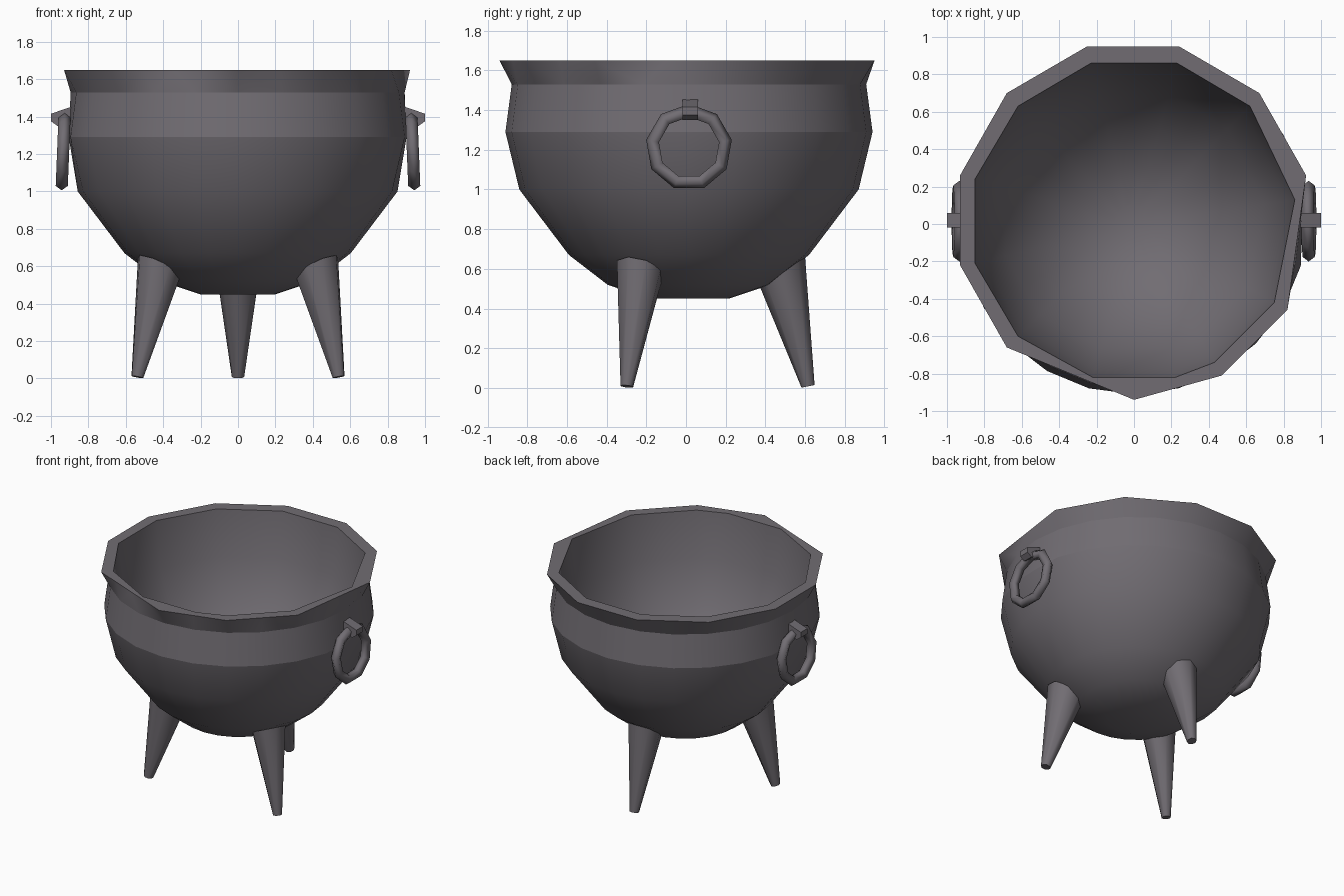
import bpy, bmesh, math
from mathutils import Vector, Matrix

if "Cube" in bpy.data.objects:
    bpy.data.objects.remove(bpy.data.objects["Cube"])

iron = bpy.data.materials.new("dark iron")
iron.diffuse_color = (0.165, 0.152, 0.17, 1)
iron.use_nodes = True
iron.node_tree.nodes["Principled BSDF"].inputs["Base Color"].default_value = iron.diffuse_color


def loft(name, rings, sharp_rings=(), sharp_angle=None):
    """Skin closed rings of equal length, cap both ends, crease chosen rings."""
    bm = bmesh.new()
    vs = [[bm.verts.new(p) for p in ring] for ring in rings]
    n = len(vs[0])
    for a, b in zip(vs, vs[1:]):
        for i in range(n):
            j = (i + 1) % n
            bm.faces.new((a[i], a[j], b[j], b[i]))
    bm.faces.new(vs[0][::-1])
    bm.faces.new(vs[-1])
    bmesh.ops.recalc_face_normals(bm, faces=bm.faces)
    for f in bm.faces:
        f.smooth = True
    for r in sharp_rings:
        for i in range(n):
            bm.edges.get((vs[r][i], vs[r][(i + 1) % n])).smooth = False
    if sharp_angle:
        for e in bm.edges:
            e.smooth = e.calc_face_angle(0) < math.radians(sharp_angle)
    return finish(name, bm)


def finish(name, bm):
    me = bpy.data.meshes.new(name)
    bm.to_mesh(me)
    bm.free()
    me.materials.append(iron)
    ob = bpy.data.objects.new(name, me)
    bpy.context.collection.objects.link(ob)
    return ob


def round_ring(r, z):
    """24-sided ring, slightly flattened where the handles sit."""
    pts = []
    for k in range(24):
        a = math.radians(15 + 15 * k)
        x = max(-0.903, min(0.903, r * math.cos(a)))
        pts.append((x - 0.002, r * math.sin(a) + 0.015, z))
    return pts


def rim_ring(points, z, scale=1):
    """Uneven 12-point rim, with edge midpoints to match the round rings."""
    pts = []
    for k, (x, y) in enumerate(points):
        u, v = points[(k + 1) % 12]
        pts += [(x * scale, y * scale, z), ((x + u) / 2 * scale, (y + v) / 2 * scale, z)]
    return pts


# pot: outer bowl, uneven flared rim, hollow rounded inside
outer = [(0.2, 0.45), (0.41, 0.52), (0.605, 0.67), (0.855, 1.0), (0.925, 1.29), (0.893, 1.53)]
back = [(0.67, 0.70), (0.24, 0.95), (-0.25, 0.95), (-0.68, 0.70), (-0.93, 0.26), (-0.93, -0.22)]
rim_out = [(0.92, 0.26)] + back + [(-0.68, -0.66), (-0.34, -0.80), (0, -0.94),
                                   (0.47, -0.81), (0.82, -0.46)]
rim_in = [(0.86, 0.13), (0.62, 0.63), (0.23, 0.86), (-0.23, 0.86), (-0.62, 0.63), (-0.85, 0.24),
          (-0.85, -0.21), (-0.62, -0.60), (-0.22, -0.82), (0.22, -0.82), (0.43, -0.74), (0.75, -0.42)]
rings = [round_ring(*p) for p in outer]
rings += [rim_ring(rim_out, 1.65), rim_ring(rim_in, 1.65)]
for deg in (18, 36, 54, 70, 83):
    t = math.radians(deg)
    rings.append(rim_ring(rim_in, 1.65 - 1.1 * math.sin(t), math.cos(t)))
loft("cauldron_pot", rings, sharp_rings=(4, 5, 6, 7))

# three splayed tapering legs
for name, deg in (("back_leg", 90), ("front_left_leg", 209), ("front_right_leg", 331)):
    rot = Matrix.Rotation(math.radians(deg), 3, 'Z')
    leg = []
    for cx, z, r, tilt in ((0.615, 0.008, 0.033, 0.2), (0.48, 0.6, 0.12, 0.5)):
        leg.append([rot @ Vector((cx + r * math.cos(t), r * math.sin(t),
                                  z + tilt * r * math.cos(t)))
                    for t in (math.tau * k / 8 for k in range(8))])
    loft(name, leg, sharp_angle=50)

# hanging rings and their brackets on both sides
for side, s in (("left", -1), ("right", 1)):
    bm = bmesh.new()
    loops = []
    for k in range(9):
        a = math.tau * (k + 0.25) / 9
        loop = []
        for m in range(5):
            b = math.tau * m / 5
            r = 0.183 + 0.036 * math.cos(b)
            z = 1.212 + r * math.sin(a)
            x = 0.935 + 0.034 * math.sin(b) - 0.04 * (z - 1.212)
            loop.append(bm.verts.new((s * x, 0.015 + r * math.cos(a), z)))
        loops.append(loop)
    for k in range(9):
        a, b = loops[k], loops[(k + 1) % 9]
        for m in range(5):
            n = (m + 1) % 5
            bm.faces.new((a[m], a[n], b[n], b[m])).smooth = True
    bmesh.ops.recalc_face_normals(bm, faces=bm.faces)
    finish(side + "_handle_ring", bm)

    profile = [(0.87, 1.46), (0.93, 1.44), (1.0, 1.415), (1.0, 1.375), (0.965, 1.35), (0.87, 1.40)]
    loft(side + "_handle_bracket",
         [[(s * x, y, z) for x, z in profile] for y in (-0.018, 0.06)], sharp_angle=30)
